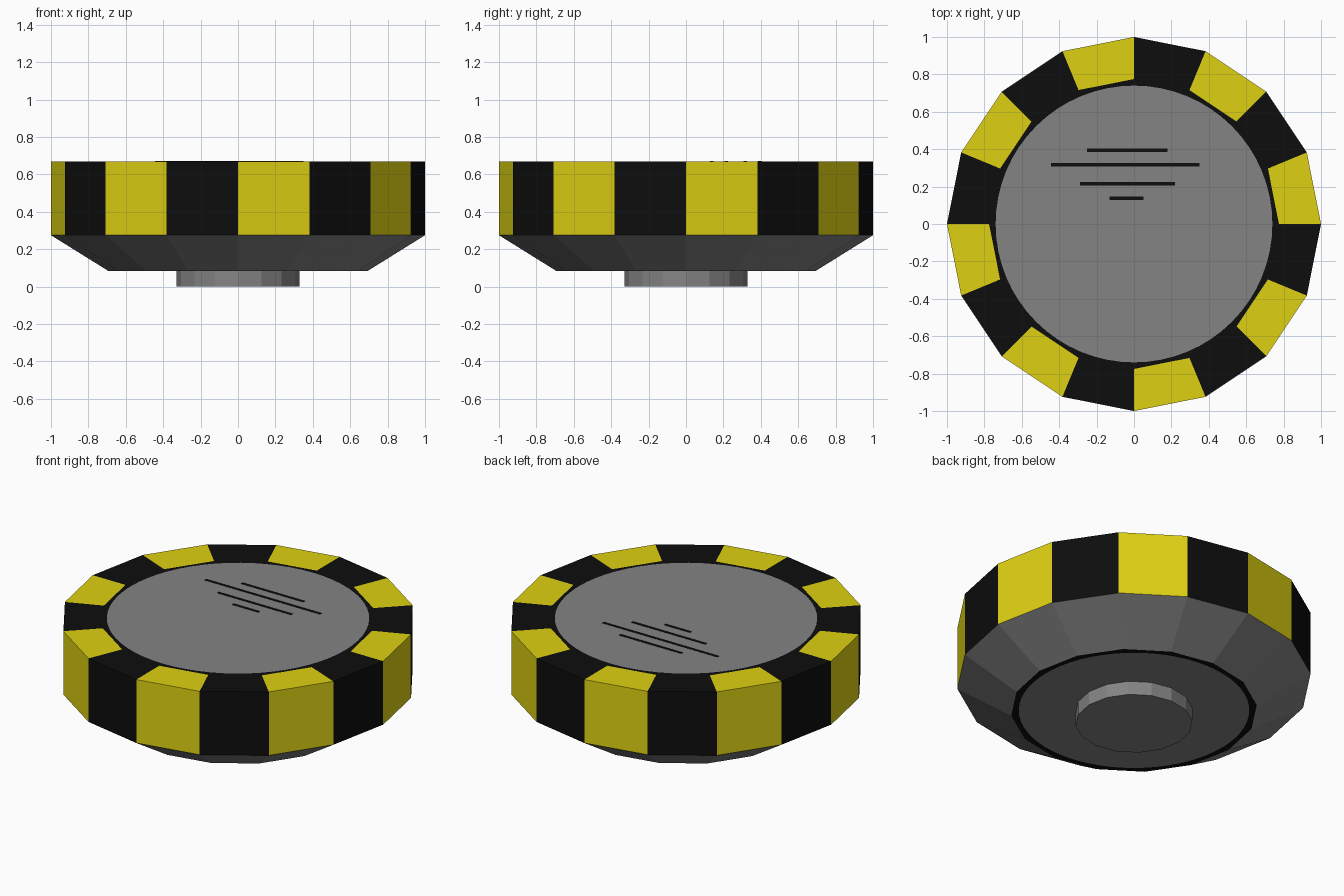
import bpy, bmesh, math

if "Cube" in bpy.data.objects:
    bpy.data.objects.remove(bpy.data.objects["Cube"])

SIDES = 16          # flat sides of the drum
SUB = 4             # slices per side, so painted circles look round
N = SIDES * SUB


def material(name, rgb):
    m = bpy.data.materials.new(name)
    m.diffuse_color = (*rgb, 1.0)
    m.use_nodes = True
    m.node_tree.nodes["Principled BSDF"].inputs["Base Color"].default_value = m.diffuse_color
    return m


MATS = [material("grey", (0.23, 0.23, 0.23)),
        material("black", (0.004, 0.004, 0.004)),
        material("yellow", (0.73, 0.64, 0.006))]
GREY, BLACK, YELLOW = 0, 1, 2


def finish(bm, name):
    bmesh.ops.recalc_face_normals(bm, faces=bm.faces)
    me = bpy.data.meshes.new(name)
    bm.to_mesh(me)
    bm.free()
    ob = bpy.data.objects.new(name, me)
    for m in MATS:
        me.materials.append(m)
    bpy.context.collection.objects.link(ob)
    return ob


def ring(bm, r, z, polygon):
    """Ring of N points on a circle, or along the edges of a 16-gon."""
    pts = []
    step = 2 * math.pi / SIDES
    for i in range(N):
        a = 2 * math.pi * i / N
        k = r
        if polygon:
            k = r * math.cos(step / 2) / math.cos((i % SUB) / SUB * step - step / 2)
        pts.append(bm.verts.new((k * math.cos(a), k * math.sin(a), z)))
    return pts


def lathe(name, profile, stripe_bands, black_bands):
    """Stack rings from bottom to top; striped bands alternate by side."""
    bm = bmesh.new()
    rings = [ring(bm, *p) for p in profile]
    bm.faces.new(rings[0])
    bm.faces.new(rings[-1])
    for b in range(len(rings) - 1):
        lo, hi = rings[b], rings[b + 1]
        for i in range(N):
            j = (i + 1) % N
            f = bm.faces.new((lo[i], lo[j], hi[j], hi[i]))
            if b in stripe_bands:
                f.material_index = BLACK if (i // SUB) % 2 else YELLOW
            elif b in black_bands:
                f.material_index = BLACK
    return finish(bm, name)


# Drum: base circle, black base ring, tapered underside, striped wall,
# striped rim, black ring and grey top disc
lathe("striped_drum", [(0.65, 0.085, False), (0.695, 0.085, True),
                       (1.0, 0.275, True), (1.0, 0.67, True),
                       (0.775, 0.67, True), (0.74, 0.67, False)],
      stripe_bands=(2, 3), black_bands=(0, 4))

# Foot: short 16-sided puck under the base
bm = bmesh.new()
bmesh.ops.create_cone(bm, cap_ends=True, segments=SIDES, radius1=0.33,
                      radius2=0.33, depth=0.087)
for v in bm.verts:
    v.co.z += 0.0435
finish(bm, "foot")

# Painted dark bars on the top disc: (x start, x end, y)
bm = bmesh.new()
for x0, x1, y in [(-0.25, 0.18, 0.395), (-0.445, 0.35, 0.316),
                  (-0.29, 0.22, 0.216), (-0.13, 0.05, 0.137)]:
    for v in bmesh.ops.create_cube(bm, size=1)["verts"]:
        v.co.x = (x0 + x1) / 2 + v.co.x * (x1 - x0)
        v.co.y = y + v.co.y * 0.018
        v.co.z = 0.67 + v.co.z * 0.004
for f in bm.faces:
    f.material_index = BLACK
finish(bm, "top_bars")
